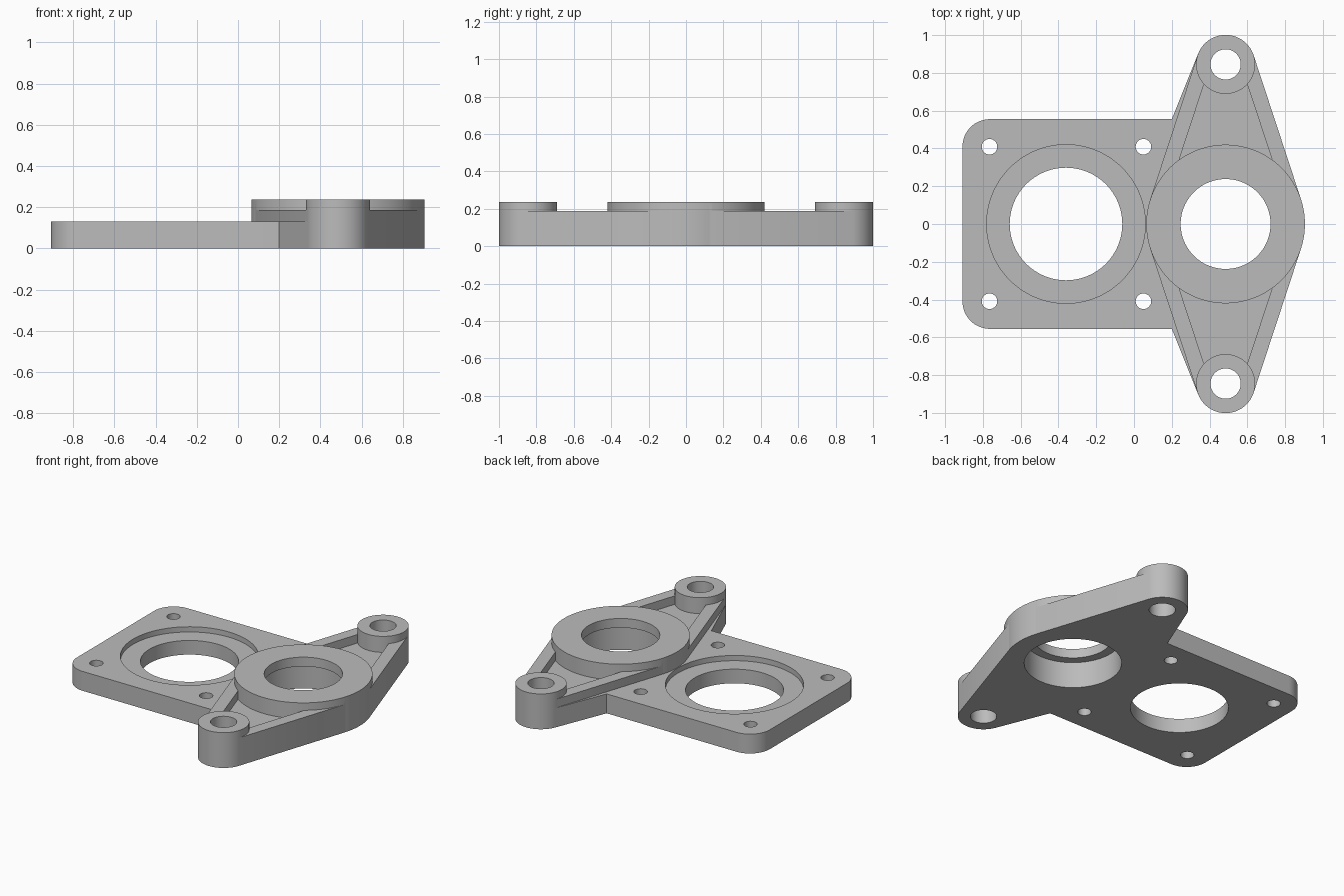
import bpy, bmesh
from math import sin, cos, pi, asin, sqrt

if "Cube" in bpy.data.objects:
    bpy.data.objects.remove(bpy.data.objects["Cube"], do_unlink=True)

PLATE_T, RIB_T, BOSS_T = 0.13, 0.187, 0.237
BOSS_X, BOSS_R = 0.485, 0.42
EAR_Y, EAR_R = 0.845, 0.156
RIB_W = 0.08
BORE_X, OVER = -0.36, 0.1

grey = bpy.data.materials.new("light_grey")
grey.use_nodes = True
grey.diffuse_color = (0.5, 0.5, 0.5, 1)
grey.node_tree.nodes["Principled BSDF"].inputs["Base Color"].default_value = (0.5, 0.5, 0.5, 1)


def prism(name, outline, z0, z1):
    """Extrude a closed outline of (x, y) points from z0 to z1."""
    bm = bmesh.new()
    base = bm.faces.new([bm.verts.new((x, y, z0)) for x, y in outline])
    top = bmesh.ops.extrude_face_region(bm, geom=[base])["geom"]
    verts = [v for v in top if isinstance(v, bmesh.types.BMVert)]
    bmesh.ops.translate(bm, verts=verts, vec=(0, 0, z1 - z0))
    bmesh.ops.recalc_face_normals(bm, faces=bm.faces)
    mesh = bpy.data.meshes.new(name)
    bm.to_mesh(mesh)
    bm.free()
    mesh.materials.append(grey)
    obj = bpy.data.objects.new(name, mesh)
    bpy.context.collection.objects.link(obj)
    return obj


def arc(x, y, r, start, end, n):
    return [(x + r * cos(start + (end - start) * i / n),
             y + r * sin(start + (end - start) * i / n)) for i in range(n + 1)]


def cylinder(name, x, y, r, z0, z1, n=96):
    return prism(name, arc(x, y, r, 0, 2 * pi, n)[:-1], z0, z1)


def combine(target, tool, operation):
    mod = target.modifiers.new(operation, 'BOOLEAN')
    mod.operation, mod.solver, mod.object = operation, 'EXACT', tool
    bpy.context.view_layer.objects.active = target
    bpy.ops.object.modifier_apply(modifier=mod.name)
    bpy.data.objects.remove(tool, do_unlink=True)


# Arm body: straight sides tangent to the boss and both ears
tilt = asin((BOSS_R - EAR_R) / EAR_Y)
c, s = cos(tilt), sin(tilt)
right = [(BOSS_R * c, BOSS_R * s), (EAR_R * c, EAR_Y + EAR_R * s)]
quarter = right + [(-x, y) for x, y in reversed(right)]
outline = quarter + [(-x, -y) for x, y in quarter]
body = prism("bearing_mount", [(BOSS_X + x, y) for x, y in outline], 0, RIB_T)

# Sunken floor between the ribs of each arm
for side in (1, -1):
    half = [((BOSS_R - RIB_W - y * s) / c, y) for y in (0.25, 0.8)]
    shape = half + [(-x, y) for x, y in reversed(half)]
    pocket = [(BOSS_X + x, side * y) for x, y in shape]
    combine(body, prism("arm_pocket", pocket, PLATE_T, RIB_T + OVER), 'DIFFERENCE')

# Square plate with two rounded corners, flaring out to the ears
flare = [(0.2, 0.555), (0.34, 0.903), (BOSS_X, EAR_Y)]
corner_r = 0.145
cx, cy = -0.908 + corner_r, 0.555 - corner_r
plate = (arc(cx, cy, corner_r, pi / 2, pi, 16)
         + arc(cx, -cy, corner_r, pi, 1.5 * pi, 16)
         + [(x, -y) for x, y in flare] + flare[::-1])
combine(body, prism("motor_plate", plate, 0, PLATE_T), 'UNION')

# Raised bearing boss and ears
combine(body, cylinder("boss", BOSS_X, 0, BOSS_R, 0, BOSS_T, 128), 'UNION')
for side in (1, -1):
    combine(body, cylinder("ear", BOSS_X, side * EAR_Y, EAR_R, 0, BOSS_T), 'UNION')

# Bores: name, x, y, radius, bottom, top
low, high = -OVER, BOSS_T + OVER
bores = [("plate_bore", BORE_X, 0, 0.298, low, high),
         ("plate_recess", BORE_X, 0, 0.42, PLATE_T - 0.035, high),
         ("boss_bore", BOSS_X, 0, 0.238, low, high),
         ("bearing_seat", BOSS_X, 0, 0.296, low, 0.175)]
for side in (1, -1):
    bores.append(("ear_hole", BOSS_X, side * EAR_Y, 0.08, low, high))
    for x in (-0.765, 0.05):
        bores.append(("screw_hole", x, side * 0.409, 0.041, low, high))
for bore in bores:
    combine(body, cylinder(*bore), 'DIFFERENCE')

# Smooth round walls, crisp edges
bpy.ops.object.select_all(action='DESELECT')
body.select_set(True)
bpy.context.view_layer.objects.active = body
bpy.ops.object.shade_smooth_by_angle(angle=pi / 6)
